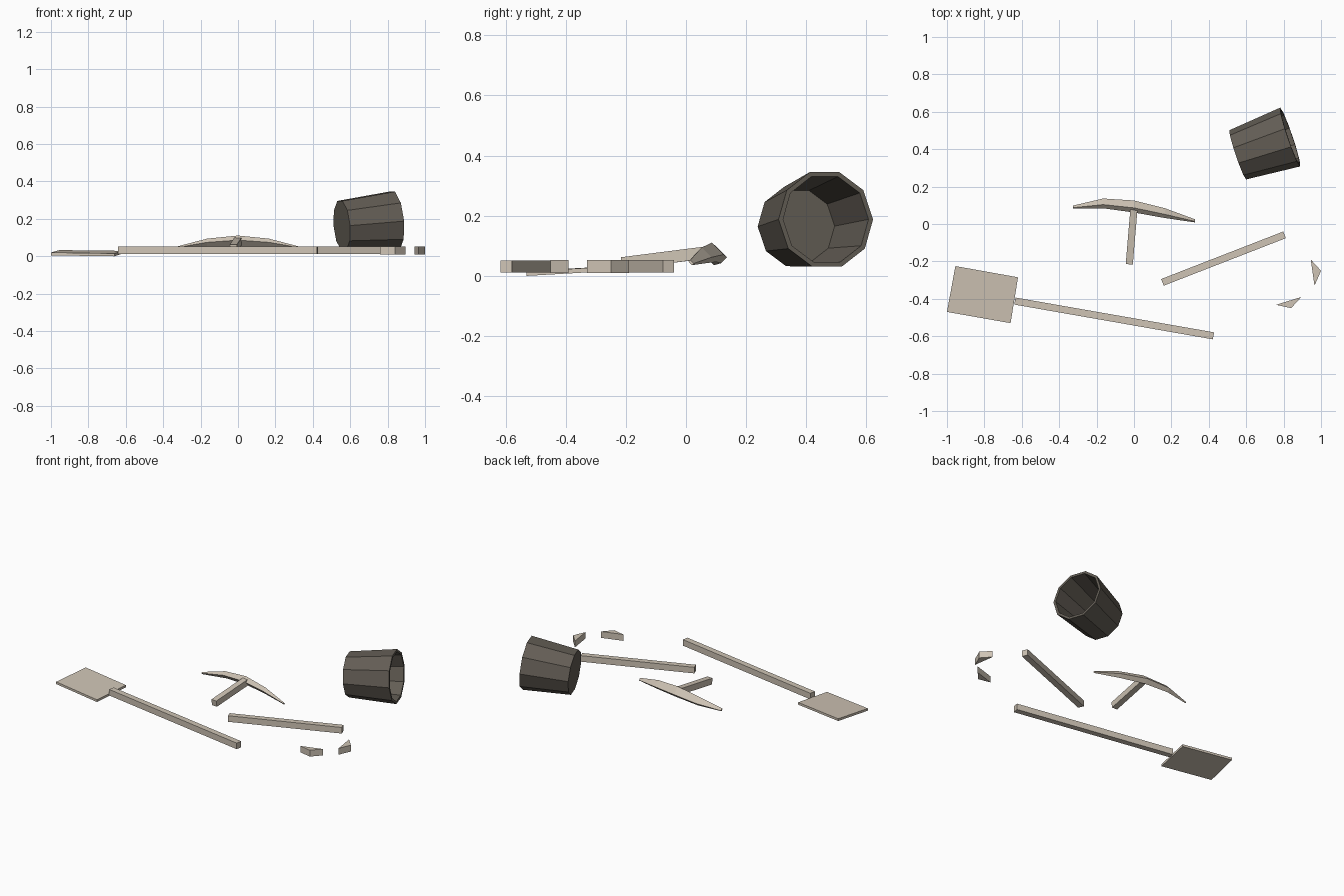
import bpy, bmesh, math
from mathutils import Vector

if "Cube" in bpy.data.objects:
    bpy.data.objects.remove(bpy.data.objects["Cube"])


def material(name, rgb):
    m = bpy.data.materials.new(name)
    m.diffuse_color = (*rgb, 1)
    m.use_nodes = True
    m.node_tree.nodes["Principled BSDF"].inputs["Base Color"].default_value = m.diffuse_color
    return m


WOOD = material("pale_wood", (0.62, 0.55, 0.46))
DARK = material("dark_brown_grey", (0.125, 0.11, 0.09))


def loft(name, rings, mat):
    """Skin a list of equal-length point rings and cap both ends."""
    bm = bmesh.new()
    rows = [[bm.verts.new(p) for p in ring] for ring in rings]
    n = len(rows[0])
    for a, b in zip(rows, rows[1:]):
        for i in range(n):
            j = (i + 1) % n
            bm.faces.new((a[i], a[j], b[j], b[i]))
    bm.faces.new(rows[0][::-1])
    bm.faces.new(rows[-1])
    bmesh.ops.recalc_face_normals(bm, faces=bm.faces)
    me = bpy.data.meshes.new(name)
    bm.to_mesh(me)
    bm.free()
    me.materials.append(mat)
    ob = bpy.data.objects.new(name, me)
    bpy.context.collection.objects.link(ob)
    return ob


def bar(name, start, end, width=0.038, height=0.04):
    """Square bar between two centre points."""
    a, b = Vector(start), Vector(end)
    d = (b - a).normalized()
    side = d.cross(Vector((0, 0, 1))).normalized()
    up = side.cross(d)
    corners = [side * (sx * width / 2) + up * (sz * height / 2)
               for sx, sz in ((-1, -1), (1, -1), (1, 1), (-1, 1))]
    return loft(name, [[p + c for c in corners] for p in (a, b)], WOOD)


def prism(name, outline, z0, z1):
    return loft(name, [[(x, y, z) for x, y in outline] for z in (z0, z1)], WOOD)


# Bucket lying on its side: outer wall, rim, inner wall, inner floor
base, rim = Vector((0.555, 0.37, 0.164)), Vector((0.835, 0.465, 0.188))
axis = (rim - base).normalized()
side = Vector((0, 0, 1)).cross(axis).normalized()
up = axis.cross(side)


def decagon(t, r):
    c = base.lerp(rim, t)
    return [c + r * (math.cos(i * math.pi / 5) * side + math.sin(i * math.pi / 5) * up)
            for i in range(10)]


loft("bucket", [decagon(0, 0.139), decagon(1, 0.166),
                decagon(1, 0.150), decagon(0.06, 0.125)], DARK)

# Shovel: long handle and slightly tilted flat blade
bar("shovel_handle", (-0.637, -0.412, 0.031), (0.425, -0.598, 0.031))
blade = [(-1, -0.47, 0.005), (-0.66, -0.53, 0.0),
         (-0.62, -0.285, 0.014), (-0.955, -0.225, 0.018)]
loft("shovel_blade", [[(x, y, z + t) for x, y, z in blade] for t in (0, 0.015)], WOOD)

# Loose handle
bar("loose_handle", (0.152, -0.312, 0.032), (0.805, -0.058, 0.032))

# Pickaxe: sloping handle and curved head tapering to both tips
bar("pick_handle", (-0.025, -0.213, 0.042), (0.0, 0.085, 0.08))
rings = []
for x, y, z, w, d in ((-0.325, 0.093, 0.047, 0.016, 0.008),
                      (-0.165, 0.120, 0.078, 0.046, 0.028),
                      (0.0, 0.106, 0.091, 0.056, 0.035),
                      (0.165, 0.068, 0.078, 0.046, 0.028),
                      (0.325, 0.020, 0.047, 0.016, 0.008)):
    c = Vector((x, y, z))
    across, inward = Vector((0, 0.707, -0.707)), Vector((0, -0.707, -0.707))
    rings.append([c - across * w / 2, c + across * w / 2,
                  c + across * w / 2 + inward * d, c - across * w / 2 + inward * d])
loft("pick_head", rings, WOOD)

# Splinters
prism("splinter_long", [(0.76, -0.432), (0.84, -0.45), (0.895, -0.39)], 0.01, 0.052)
prism("splinter_short", [(0.945, -0.19), (0.965, -0.33), (1.0, -0.25)], 0.01, 0.052)
